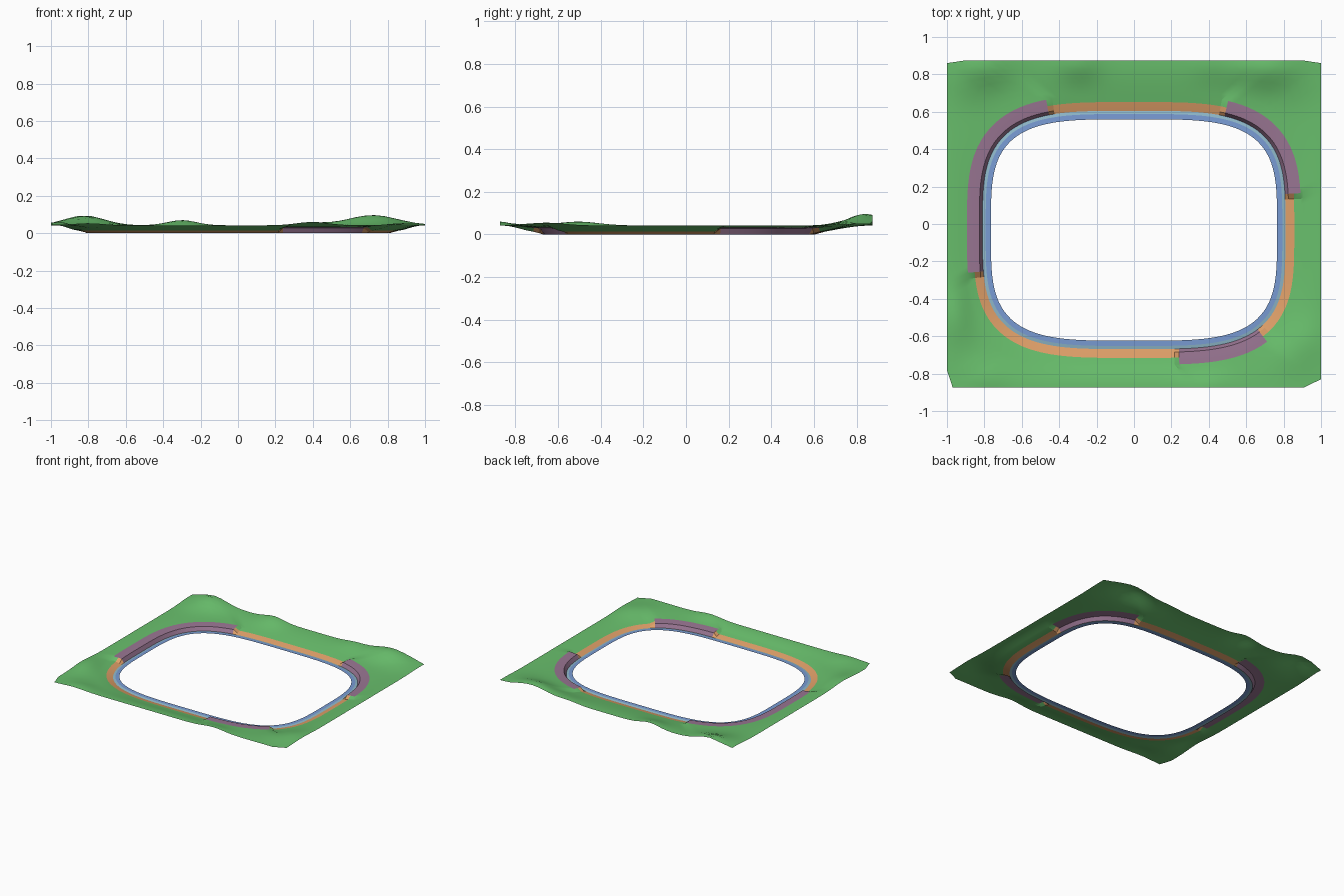
import bpy
import math
from mathutils import Vector
from mathutils.geometry import intersect_line_line_2d

cube = bpy.data.objects.get("Cube")
if cube:
    bpy.data.objects.remove(cube)

N = 180                                   # columns around the loop
CENTRE = Vector((0, -0.032))
A, B, POWER = 0.765, 0.592, 3.8           # inner rounded rectangle
OFFSETS = [0, 0.028, 0.045, 0.062, 0.092, 0.128]
SAND_Z = [0.004, 0.003, 0, 0.005, 0.013, 0.02]
ROCK_Z = [0.004, 0.003, 0, 0.028, 0.031, 0.033]
GRASS_RINGS = 8
ROCK_SPANS = [(15, 50), (128, 196), (292, 322)]   # degrees
OUTLINE = [Vector(p) for p in (
    (1, -0.83), (1, 0.86), (0.9, 0.875), (-0.9, 0.875), (-1, 0.86),
    (-1, -0.78), (-0.97, -0.873), (0.91, -0.873))]
# Hills: x, y, spread x, spread y, height
HILLS = [(-0.82, 0.83, 0.15, 0.14, 0.054), (0.72, 0.82, 0.19, 0.14, 0.058),
         (-0.3, 0.86, 0.11, 0.12, 0.028), (0.4, 0.86, 0.11, 0.12, 0.012),
         (0.4, -0.87, 0.12, 0.1, 0.018), (0.84, -0.64, 0.14, 0.13, 0.028),
         (-0.92, -0.5, 0.1, 0.14, 0.026), (-0.8, -0.8, 0.12, 0.1, 0.015)]


def material(name, colour):
    mat = bpy.data.materials.new(name)
    mat.use_nodes = True
    mat.diffuse_color = (*colour, 1)
    bsdf = mat.node_tree.nodes["Principled BSDF"]
    bsdf.inputs["Base Color"].default_value = (*colour, 1)
    bsdf.inputs["Roughness"].default_value = 0.9
    return mat


def is_rock(i):
    angle = (i % N + 0.5) * 360 / N
    return any(lo <= angle < hi for lo, hi in ROCK_SPANS)


def shore(i):
    """Point and outward normal on the inner rounded rectangle."""
    t = math.tau * i / N
    c, s = math.cos(t), math.sin(t)
    r = (abs(c / A) ** POWER + abs(s / B) ** POWER) ** (-1 / POWER)
    p = Vector((r * c, r * s))
    n = Vector((math.copysign(abs(p.x / A) ** (POWER - 1) / A, c),
                math.copysign(abs(p.y / B) ** (POWER - 1) / B, s)))
    return p + CENTRE, n.normalized()


def outer_edge(i):
    t = math.tau * i / N
    far = CENTRE + 3 * Vector((math.cos(t), math.sin(t)))
    for k, a in enumerate(OUTLINE):
        hit = intersect_line_line_2d(CENTRE, far, OUTLINE[k - 1], a)
        if hit:
            return Vector(hit)
    return far


def hill_height(p):
    return 0.042 + sum(
        h * math.exp(-((p.x - x) / sx) ** 2 - ((p.y - y) / sy) ** 2)
        for x, y, sx, sy, h in HILLS)


# Outer border, with the nearest column snapped to each corner
border = [outer_edge(i) for i in range(N)]
for corner in OUTLINE:
    k = min(range(N), key=lambda i: (border[i] - corner).length)
    border[k] = corner

# Grid of points, one column per angle, from the shore outward
columns = []
for i in range(N):
    p, n = shore(i)
    heights = ROCK_Z if is_rock(i) or is_rock(i - 1) else SAND_Z
    column = [(*(p + n * d), z) for d, z in zip(OFFSETS, heights)]
    start = p + n * OFFSETS[-1]
    for k in range(1, GRASS_RINGS + 1):
        t = k / GRASS_RINGS
        q = start.lerp(border[i], t)
        blend = math.sin(t * math.pi / 2)
        column.append((*q, heights[-1] * (1 - blend) + hill_height(q) * blend))
    columns.append(column)


def strip(name, mat, wanted):
    """Make an object from the grid cells chosen by wanted(column, ring)."""
    index, verts, faces = {}, [], []
    for i in range(N):
        for j in range(len(columns[0]) - 1):
            if not wanted(i, j):
                continue
            face = []
            for key in ((i, j), (i, j + 1), ((i + 1) % N, j + 1), ((i + 1) % N, j)):
                if key not in index:
                    index[key] = len(verts)
                    verts.append(columns[key[0]][key[1]])
                face.append(index[key])
            faces.append(face)
    mesh = bpy.data.meshes.new(name)
    mesh.from_pydata(verts, [], faces)
    mesh.materials.append(mat)
    obj = bpy.data.objects.new(name, mesh)
    bpy.context.collection.objects.link(obj)
    bpy.ops.object.select_all(action="DESELECT")
    obj.select_set(True)
    bpy.context.view_layer.objects.active = obj
    bpy.ops.object.shade_smooth_by_angle(angle=math.radians(25))


# Water edge, shallows, banks and grassland
strip("water_edge", material("water blue", (0.19, 0.33, 0.66)), lambda i, j: j == 0)
strip("shallows", material("pale blue", (0.28, 0.49, 0.6)), lambda i, j: j == 1)
strip("sand_bank", material("sand orange", (0.74, 0.35, 0.14)),
      lambda i, j: j in (2, 3) and not is_rock(i))
strip("rock_bank", material("rock purple", (0.32, 0.18, 0.29)),
      lambda i, j: j in (2, 3, 4) and is_rock(i))
strip("grassland", material("grass green", (0.14, 0.52, 0.15)),
      lambda i, j: j > 4 or (j == 4 and not is_rock(i)))
